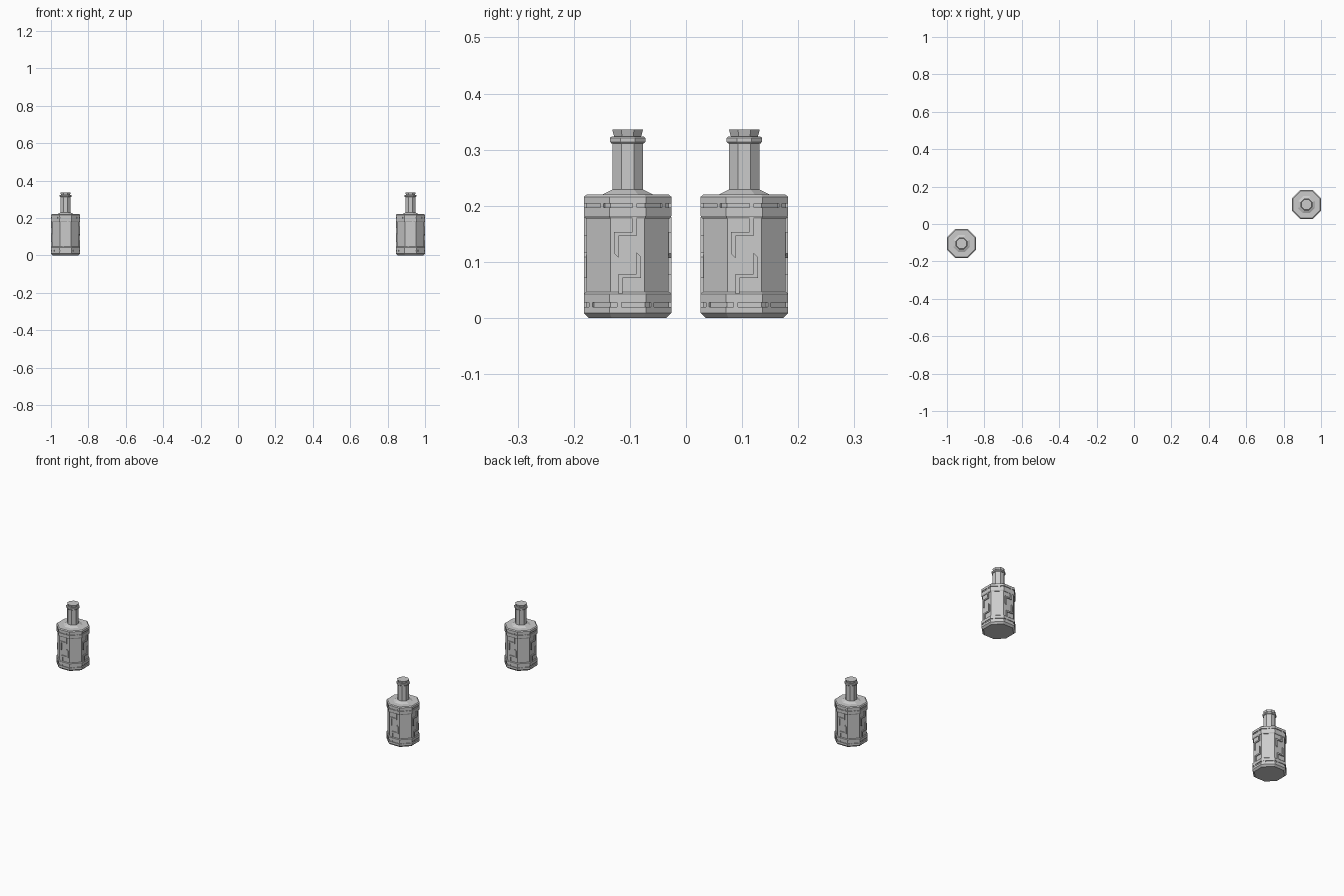
import bpy, bmesh
from math import cos, pi
from mathutils import Matrix, Vector

if "Cube" in bpy.data.objects:
    bpy.data.objects.remove(bpy.data.objects["Cube"])

SIDES = 8
CENTRES = {"left": (-0.922, -0.104), "right": (0.922, 0.104)}


def finish(name, bm, centre):
    bmesh.ops.recalc_face_normals(bm, faces=bm.faces)
    mesh = bpy.data.meshes.new(name)
    bm.to_mesh(mesh)
    bm.free()
    obj = bpy.data.objects.new(name, mesh)
    obj.location = (centre[0], centre[1], 0)
    bpy.context.collection.objects.link(obj)


def lathe(name, profile, centre):
    """Octagonal lathe; profile is (half width across flats, z)."""
    bm = bmesh.new()
    rings = []
    for half, z in profile:
        r = half / cos(pi / SIDES)
        rings.append([bm.verts.new(Matrix.Rotation((i + 0.5) * 2 * pi / SIDES, 3, 'Z')
                                   @ Vector((r, 0, z))) for i in range(SIDES)])
    for a, b in zip(rings, rings[1:]):
        for i in range(SIDES):
            j = (i + 1) % SIDES
            bm.faces.new((a[i], a[j], b[j], b[i]))
    bm.faces.new(rings[0][::-1])
    bm.faces.new(rings[-1])
    finish(name, bm, centre)


def raised(name, outlines, inner, outer, copies, centre):
    """Flat outlines (u, z) extruded out of the wall and repeated around it."""
    bm = bmesh.new()
    for k in range(copies):
        rot = Matrix.Rotation(k * 2 * pi / copies, 3, 'Z')
        for outline in outlines:
            a, b = [[bm.verts.new(rot @ Vector((d, u, z))) for u, z in outline]
                    for d in (inner, outer)]
            bm.faces.new(a[::-1])
            bm.faces.new(b)
            n = len(a)
            for i in range(n):
                j = (i + 1) % n
                bm.faces.new((a[i], a[j], b[j], b[i]))
    finish(name, bm, centre)


def rect(u, z0, z1, w=0.008):
    return [(u - w / 2, z0), (u + w / 2, z0), (u + w / 2, z1), (u - w / 2, z1)]


BOTTLE = [
    (0.069, 0.0), (0.078, 0.009), (0.078, 0.020), (0.074, 0.020), (0.074, 0.028),
    (0.078, 0.028), (0.078, 0.043), (0.075, 0.046), (0.073, 0.046),   # base band
    (0.073, 0.177), (0.075, 0.177), (0.078, 0.182), (0.078, 0.197),
    (0.074, 0.197), (0.074, 0.204), (0.078, 0.204), (0.078, 0.216),   # top band
    (0.073, 0.220), (0.045, 0.220), (0.027, 0.229), (0.027, 0.311),   # shoulder, neck
    (0.029, 0.311), (0.0315, 0.314), (0.0315, 0.321), (0.029, 0.323), (0.022, 0.323),
]
STOPPER = [(0.023, 0.318), (0.024, 0.323), (0.0275, 0.336)]

# Upper hook of the stepped ornament; the lower one is its half turn
HOOK = [(0.009, 0.180), (0.016, 0.180), (0.016, 0.146), (-0.016, 0.146),
        (-0.016, 0.107), (-0.024, 0.115), (-0.024, 0.153), (0.009, 0.153)]
MID_Z = 0.112
HOOK_TURNED = [(-u, 2 * MID_Z - z) for u, z in HOOK]

for side, c in CENTRES.items():
    lathe(f"{side}_bottle", BOTTLE, c)
    lathe(f"{side}_stopper", STOPPER, c)
    raised(f"{side}_stepped_ornament", [HOOK, HOOK_TURNED], 0.070, 0.078, 4, c)
    # bridges that interrupt the band grooves
    raised(f"{side}_groove_bridges",
           [rect(-0.015, 0.019, 0.029), rect(0.013, 0.196, 0.205)], 0.072, 0.078, 8, c)
